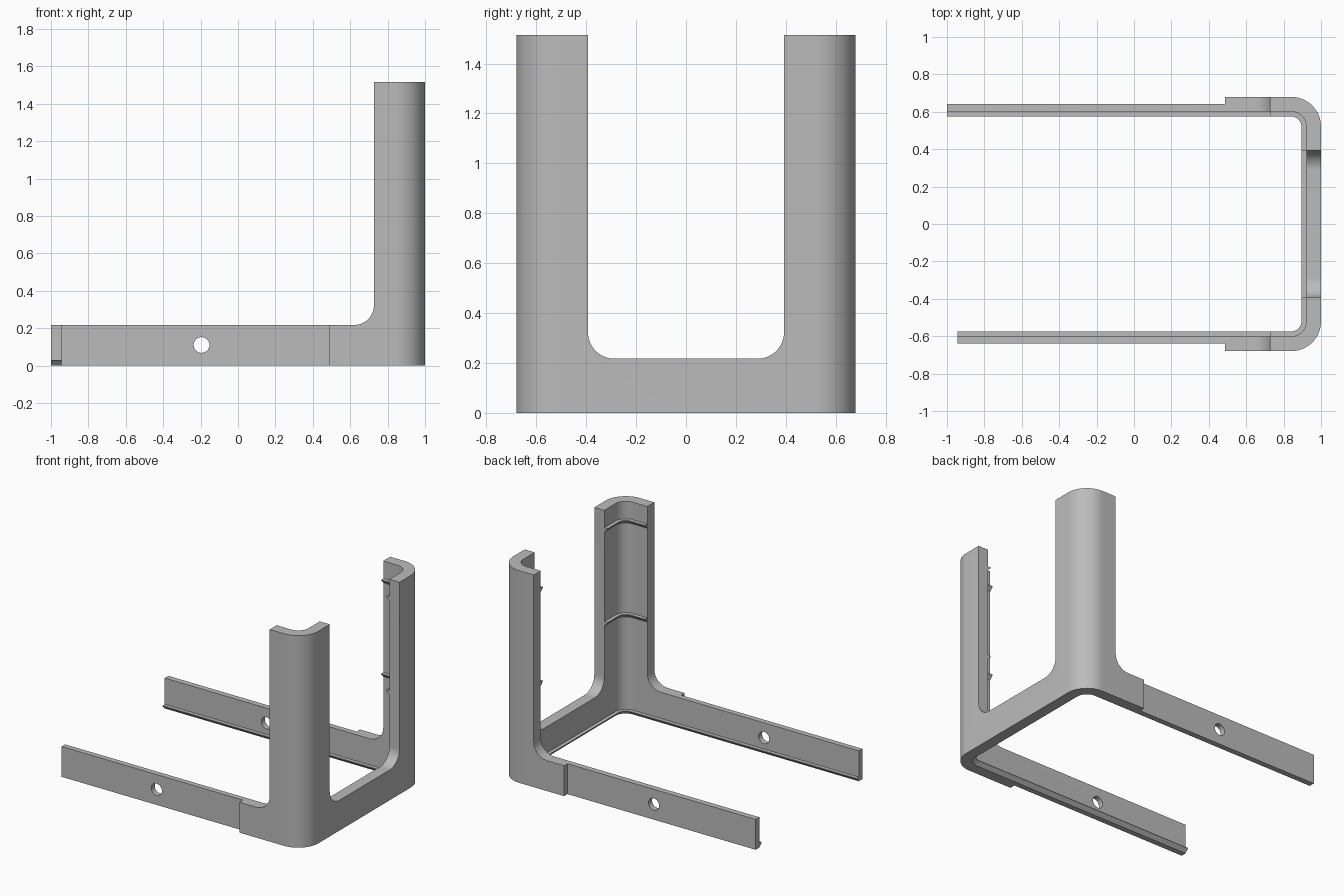
import bpy, bmesh, math
from mathutils import Vector

if "Cube" in bpy.data.objects:
    bpy.data.objects.remove(bpy.data.objects["Cube"])

grey = bpy.data.materials.new("plain grey")
grey.diffuse_color = (0.5, 0.5, 0.5, 1)
grey.use_nodes = True
grey.node_tree.nodes["Principled BSDF"].inputs["Base Color"].default_value = grey.diffuse_color


def make(name, bm, mat=True):
    bmesh.ops.recalc_face_normals(bm, faces=bm.faces)
    me = bpy.data.meshes.new(name)
    bm.to_mesh(me)
    bm.free()
    ob = bpy.data.objects.new(name, me)
    bpy.context.collection.objects.link(ob)
    if mat:
        me.materials.append(grey)
    return ob


def prism(name, pts, offset, mat=True):
    """Extrude a closed 3D outline along an offset."""
    bm = bmesh.new()
    face = bm.faces.new([bm.verts.new(p) for p in pts])
    ext = bmesh.ops.extrude_face_region(bm, geom=[face])
    bmesh.ops.translate(bm, vec=Vector(offset),
                        verts=[v for v in ext["geom"] if isinstance(v, bmesh.types.BMVert)])
    return make(name, bm, mat)


def arc(cx, cy, r, a0, a1, n=16):
    return [(cx + r * math.cos(math.radians(a0 + (a1 - a0) * i / n)),
             cy + r * math.sin(math.radians(a0 + (a1 - a0) * i / n))) for i in range(n + 1)]


CX, CY = 0.84, 0.52                      # shared centre of the rounded corners
TOP, RAIL = 1.515, 0.217
BACK_END, FRONT_END = -1.0, -0.945

# Bracket body: U-shaped plan with thinner rail ends
outer = arc(CX, -CY, 0.16, -90, 0) + arc(CX, CY, 0.16, 0, 90)
inner = arc(CX, CY, 0.081, 90, 0) + arc(CX, -CY, 0.081, 0, -90)
plan = [(FRONT_END, -0.64), (0.487, -0.64), (0.487, -0.68)] + outer + \
       [(0.487, 0.68), (0.487, 0.642), (BACK_END, 0.642), (BACK_END, 0.601)] + inner + \
       [(FRONT_END, -0.601)]
body = prism("bracket_body", [(x, y, 0) for x, y in plan], (0, 0, TOP))

# Cutters: side opening, end opening, screw holes
R = 0.107
side = [(-1.3, 1.8), (-1.3, RAIL)] + arc(0.727 - R, RAIL + R, R, -90, 0) + [(0.727, 1.8)]
end = [(-0.393, 1.8)] + arc(-0.393 + R, RAIL + R, R, 180, 270) + \
      arc(0.393 - R, RAIL + R, R, -90, 0) + [(0.393, 1.8)]
hole = arc(-0.195, 0.11, 0.042, 0, 360, 32)[:-1]
cutters = [
    prism("side_opening_cutter", [(x, -1, z) for x, z in side], (0, 2, 0), False),
    prism("end_opening_cutter", [(0.8, y, z) for y, z in end], (0.4, 0, 0), False),
    prism("screw_hole_cutter", [(x, -1, z) for x, z in hole], (0, 2, 0), False),
]
for c in cutters:
    m = body.modifiers.new(c.name, "BOOLEAN")
    m.operation, m.solver, m.object = "DIFFERENCE", "EXACT", c
    bpy.context.view_layer.objects.active = body
    bpy.ops.object.modifier_apply(modifier=m.name)
    bpy.data.objects.remove(c)


def lip(name, path, z):
    """Wedge ridge along the inner wall; path holds (x, y, nx, ny), n into the wall."""
    bm = bmesh.new()
    rings = []
    for x, y, nx, ny in path:
        prof = [(0.01, 0), (0, 0), (-0.026, 0.026), (-0.026, 0.03), (0.01, 0.03)]
        rings.append([bm.verts.new((x + nx * d, y + ny * d, z + h)) for d, h in prof])
    for a, b in zip(rings, rings[1:]):
        for i in range(5):
            j = (i + 1) % 5
            bm.faces.new((a[i], a[j], b[j], b[i]))
    bm.faces.new(rings[0])
    bm.faces.new(rings[-1])
    return make(name, bm)


def corner(s, n=12):
    """Inner corner points from the side wall round to the end wall."""
    return [(x, s * y, (x - CX) / 0.081, s * (y - CY) / 0.081)
            for x, y in arc(CX, CY, 0.081, 90, 0, n)]


# Lip along the bottom of the whole bracket
parts = [body, lip("bottom_lip", [(BACK_END, 0.601, 0, 1)] + corner(1) + corner(-1)[::-1]
                   + [(FRONT_END, -0.601, 0, -1)], 0)]
# Two ridges inside each post
for s, label in ((1, "back"), (-1, "front")):
    for z, level in ((0.69, "lower"), (1.36, "upper")):
        path = [(0.728, s * 0.601, 0, s)] + corner(s) + [(0.921, s * 0.394, 1, 0)]
        parts.append(lip(f"{label}_post_{level}_ridge", path, z))

# Smooth curved faces, keep edges sharp
for ob in bpy.context.scene.objects:
    ob.select_set(ob in parts)
bpy.context.view_layer.objects.active = body
bpy.ops.object.shade_smooth_by_angle(angle=math.radians(30))
